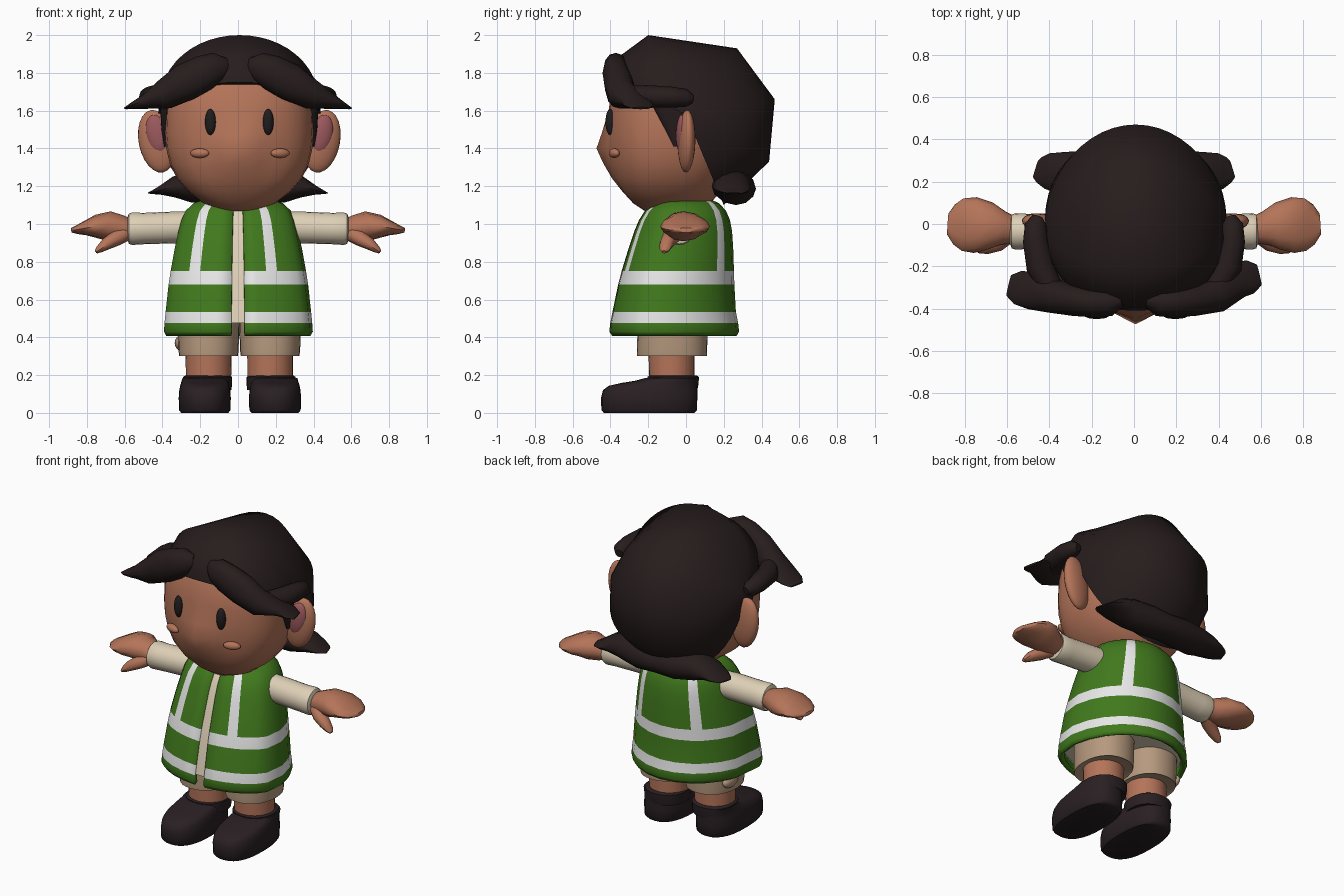
import bpy, bmesh
from math import sin, cos, pi, acos, radians
from mathutils import Vector, Matrix

cube = bpy.data.objects.get("Cube")
if cube:
    bpy.data.objects.remove(cube)


def material(name, r, g, b):
    m = bpy.data.materials.new(name)
    m.use_nodes = True
    m.diffuse_color = (r, g, b, 1)
    m.node_tree.nodes["Principled BSDF"].inputs["Base Color"].default_value = (r, g, b, 1)
    return m


SKIN = material("skin", .46, .175, .1)
HAIR = material("dark hair", .02, .012, .012)
GREEN = material("vest green", .052, .19, .012)
WHITE = material("reflective white", .8, .8, .8)
CREAM = material("shirt cream", .73, .63, .47)
TAN = material("shorts tan", .47, .32, .21)
SHOE = material("shoe black", .022, .014, .016)
EYE = material("eye black", .014, .012, .012)
PINK = material("inner ear pink", .33, .1, .11)


def finish(name, bm, mats, angle=40, fix=True):
    if fix:
        bmesh.ops.recalc_face_normals(bm, faces=bm.faces)
    mesh = bpy.data.meshes.new(name)
    bm.to_mesh(mesh)
    bm.free()
    ob = bpy.data.objects.new(name, mesh)
    bpy.context.collection.objects.link(ob)
    for m in mats:
        mesh.materials.append(m)
    bpy.ops.object.select_all(action="DESELECT")
    ob.select_set(True)
    bpy.context.view_layer.objects.active = ob
    bpy.ops.object.shade_smooth_by_angle(angle=radians(angle))
    return ob


def skin_rings(bm, rings, caps=True, rule=None):
    """Join rings of points; rule(ring, column) gives a material, or None for a gap."""
    vs = [[bm.verts.new(p) for p in ring] for ring in rings]
    n = len(vs[0])
    for i in range(len(vs) - 1):
        for j in range(n):
            k = (j + 1) % n
            slot = rule(i, j) if rule else 0
            if slot is not None:
                f = bm.faces.new((vs[i][j], vs[i][k], vs[i + 1][k], vs[i + 1][j]))
                f.material_index = slot
    if caps:
        bm.faces.new(vs[0][::-1])
        bm.faces.new(vs[-1])


def loft(name, rings, mats, cx=0, angles=None, p=1, caps=True, rule=None, angle=40, forward=0):
    """Stack of rounded sections: (z, half width, front y, back y); forward moves the widest line."""
    def power(v):
        return abs(v) ** p * (1 if v >= 0 else -1)

    angles = angles or [2 * pi * i / 28 for i in range(28)]
    pts = []
    for z, rx, y0, y1 in rings:
        mid = (y0 + y1) / 2 - forward * (y1 - y0)
        pts.append([(cx + rx * power(cos(a)), mid + power(sin(a)) * (y1 - mid if sin(a) > 0 else mid - y0), z)
                    for a in angles])
    bm = bmesh.new()
    skin_rings(bm, pts, caps, rule)
    return finish(name, bm, mats, angle, caps)


def tube(name, path, mat, sides=12, angle=50):
    """Tapered sweep: (x, y, z, half width, half height)."""
    c = [Vector(q[:3]) for q in path]
    rings = []
    for i, q in enumerate(path):
        t = (c[min(i + 1, len(c) - 1)] - c[max(i - 1, 0)]).normalized()
        side = t.cross(Vector((0, 0, 1))).normalized()
        up = side.cross(t)
        rings.append([c[i] + side * q[3] * cos(2 * pi * k / sides) + up * q[4] * sin(2 * pi * k / sides)
                      for k in range(sides)])
    bm = bmesh.new()
    skin_rings(bm, rings)
    return finish(name, bm, [mat], angle)


def ellipsoid(name, loc, size, mat, tilt=0, turn=0):
    bm = bmesh.new()
    m = (Matrix.Translation(loc) @ Matrix.Rotation(turn, 4, "Z") @ Matrix.Rotation(tilt, 4, "Y")
         @ Matrix.Diagonal((*size, 1)))
    bmesh.ops.create_uvsphere(bm, u_segments=20, v_segments=12, radius=1, matrix=m)
    return finish(name, bm, [mat], 60)


# Head, with the front pulled out into a pointed nose
head = loft("head", [(1.07, .1, -.22, .08), (1.11, .19, -.28, .13), (1.17, .27, -.335, .18),
                     (1.24, .33, -.372, .22), (1.32, .368, -.394, .26), (1.4, .387, -.406, .28),
                     (1.48, .393, -.412, .3), (1.6, .388, -.41, .3), (1.73, .36, -.39, .26),
                     (1.84, .27, -.32, .12), (1.92, .12, -.2, .02)], [SKIN], cx=.007, p=.86, angle=60,
            forward=.07)
for v in head.data.vertices:
    if v.co.y < -.3:
        reach = .16 if v.co.z > 1.4 else .22
        v.co.y -= .068 * max(0, 1 - abs(v.co.x - .007) / .15) * max(0, 1 - abs(v.co.z - 1.4) / reach)

# Hair cap: a faceted profile (y, z, taper) that rounds off towards each side
profile = [(-.41, 1.75, .85), (-.39, 1.86, .85), (-.2, 2, .85), (.27, 1.93, 1.5), (.47, 1.66, 1.1),
           (.44, 1.33, .9), (.2, 1.1, .85), (0, 1.58, 1)]
hub = Vector((0, 1.58))
rings = []
for i in range(25):
    t = radians(-88 + 176 * i / 24)
    rings.append([(.008 + .43 * sin(t), *(hub + (Vector(q[:2]) - hub) * cos(t) ** q[2])) for q in profile])
bm = bmesh.new()
skin_rings(bm, rings)
bmesh.ops.remove_doubles(bm, verts=bm.verts, dist=.0005)
finish("hair_cap", bm, [HAIR], 60)

for side, s in (("left", 1), ("right", -1)):
    # Face details
    ellipsoid(side + "_eye", (.007 + s * .153, -.402, 1.54), (.029, .024, .069), EYE, turn=s * .2)
    ellipsoid(side + "_cheek", (.01 + s * .213, -.38, 1.375), (.053, .024, .025), SKIN, turn=s * .35)
    ellipsoid(side + "_ear", (.007 + s * .437, .003, 1.438), (.097, .045, .168), SKIN, s * .2, s * .15)
    ellipsoid(side + "_inner_ear", (.007 + s * .437, -.025, 1.475), (.058, .027, .105), PINK, s * .2, s * .15)
    # Hair locks
    ty = -.25 if s > 0 else -.3
    tube(side + "_fringe", [(s * .055, -.36, 1.84, .03, .04), (s * .11, -.37, 1.83, .065, .08),
                            (s * .18, -.372, 1.8, .07, .095), (s * .28, -.36, 1.75, .075, .1),
                            (s * .39, -.34, 1.685, .08, .08), (s * .48, ty - .015, 1.65, .09, .042),
                            (s * .55, ty, 1.628, .08, .02), (s * .592, ty + .01, 1.613, .05, .006)], HAIR)
    tube(side + "_side_lock", [(s * .38, -.32, 1.68, .05, .05), (s * .445, -.2, 1.675, .065, .06),
                               (s * .465, -.08, 1.672, .06, .055), (s * .465, 0, 1.667, .05, .048),
                               (s * .455, .035, 1.66, .025, .025)], HAIR)
    loft(side + "_sideburn", [(1.41, .008, -.065, -.045), (1.5, .022, -.11, -.01), (1.63, .03, -.18, .03)],
         [HAIR], cx=.007 + s * .39)
    tube(side + "_nape_lock", [(-s * .03, .27, 1.185, .1, .075), (s * .12, .265, 1.19, .105, .09),
                               (s * .25, .24, 1.2, .105, .085), (s * .34, .24, 1.195, .1, .055),
                               (s * .41, .25, 1.178, .085, .024), (s * .45, .255, 1.168, .06, .01),
                               (s * .466, .26, 1.164, .04, .004)], HAIR)
    # Arms
    tube(side + "_sleeve", [(s * .2, -.02, .985, .08, .08), (s * .33, -.03, .982, .083, .084),
                            (s * .5, -.035, .976, .083, .083), (s * .56, -.035, .975, .086, .086),
                            (s * .578, -.035, .975, .08, .08), (s * .585, -.035, .975, .06, .06)], CREAM, 20)
    tube(side + "_hand", [(s * .56, -.03, .972, .06, .052), (s * .62, -.02, .978, .08, .07),
                          (s * .68, -.01, .988, .112, .079), (s * .75, -.005, .987, .132, .062),
                          (s * .81, -.003, .978, .124, .038), (s * .85, -.002, .97, .095, .024),
                          (s * .88, 0, .967, .05, .013)], SKIN, 12, 60)
    tube(side + "_thumb", [(s * .59, -.05, .95, .04, .04), (s * .645, -.085, .925, .045, .042),
                           (s * .7, -.105, .893, .038, .032), (s * .735, -.112, .866, .028, .02),
                           (s * .752, -.115, .852, .014, .01)], SKIN, 8, 50)
    # Legs
    x = .007 + s * .163
    loft(side + "_shorts_leg", [(.305, .145, -.245, .1), (.3, .155, -.258, .11), (.33, .159, -.26, .112),
                                (.5, .164, -.255, .115)], [TAN], cx=x, p=.9)
    loft(side + "_leg", [(.17, .12, -.195, .045), (.4, .122, -.2, .045)], [SKIN], cx=x)
    loft(side + "_shoe", [(0, .125, -.435, .045), (.015, .136, -.448, .058), (.08, .138, -.45, .06),
                          (.12, .135, -.44, .06), (.143, .13, -.41, .06), (.158, .126, -.345, .06),
                          (.17, .122, -.27, .06), (.185, .118, -.215, .06)], [SHOE],
         cx=.01 + s * .186, p=.8, angle=50)
    loft(side + "_shoe_cuff", [(.12, .126, -.2, .06), (.155, .13, -.205, .067), (.19, .13, -.205, .068),
                               (.197, .12, -.195, .058)], [SHOE], cx=.007 + s * .168, p=.9)

ellipsoid("shorts_pocket", (-.305, -.02, .37), (.03, .07, .04), TAN)

# Vest: columns placed at the edges of the opening and the vertical strips
front = [-.98, -.9, -.81, -.71, -.55, -.33, -.09, .09, .26, .41, .57, .72, .85, .95]
back = [.99, .92, .8, .64, .49, .25, 0, -.25, -.49, -.64, -.8, -.92]
columns = [-acos(v) for v in front] + [acos(v) for v in back]
strips = {3, 9, len(front) + 3, len(front) + 8}
opening = 6
body = [(.408, .388, -.392, .268), (.43, .4, -.407, .281), (.475, .397, -.402, .276), (.535, .391, -.39, .264),
        (.68, .375, -.36, .256), (.75, .364, -.342, .254), (.87, .342, -.305, .25), (.96, .322, -.275, .244),
        (1.02, .306, -.25, .233), (1.07, .283, -.218, .212), (1.11, .24, -.175, .175), (1.135, .17, -.125, .12)]


def vest_colour(ring, col):
    if col == opening:
        return None
    return 1 if ring in (2, 4) or (ring > 4 and col in strips) else 0


vest = loft("vest", body, [GREEN, WHITE], angles=columns, caps=False, rule=vest_colour, angle=50, forward=.15)
shell = vest.modifiers.new("thickness", "SOLIDIFY")
shell.thickness = .03
shell.offset = -1

# Shirt showing through the opening
loft("shirt", [(z, rx - .014, y0 + .014, y1 - .014) for z, rx, y0, y1 in body[2:]], [CREAM], angles=columns,
     forward=.15)
